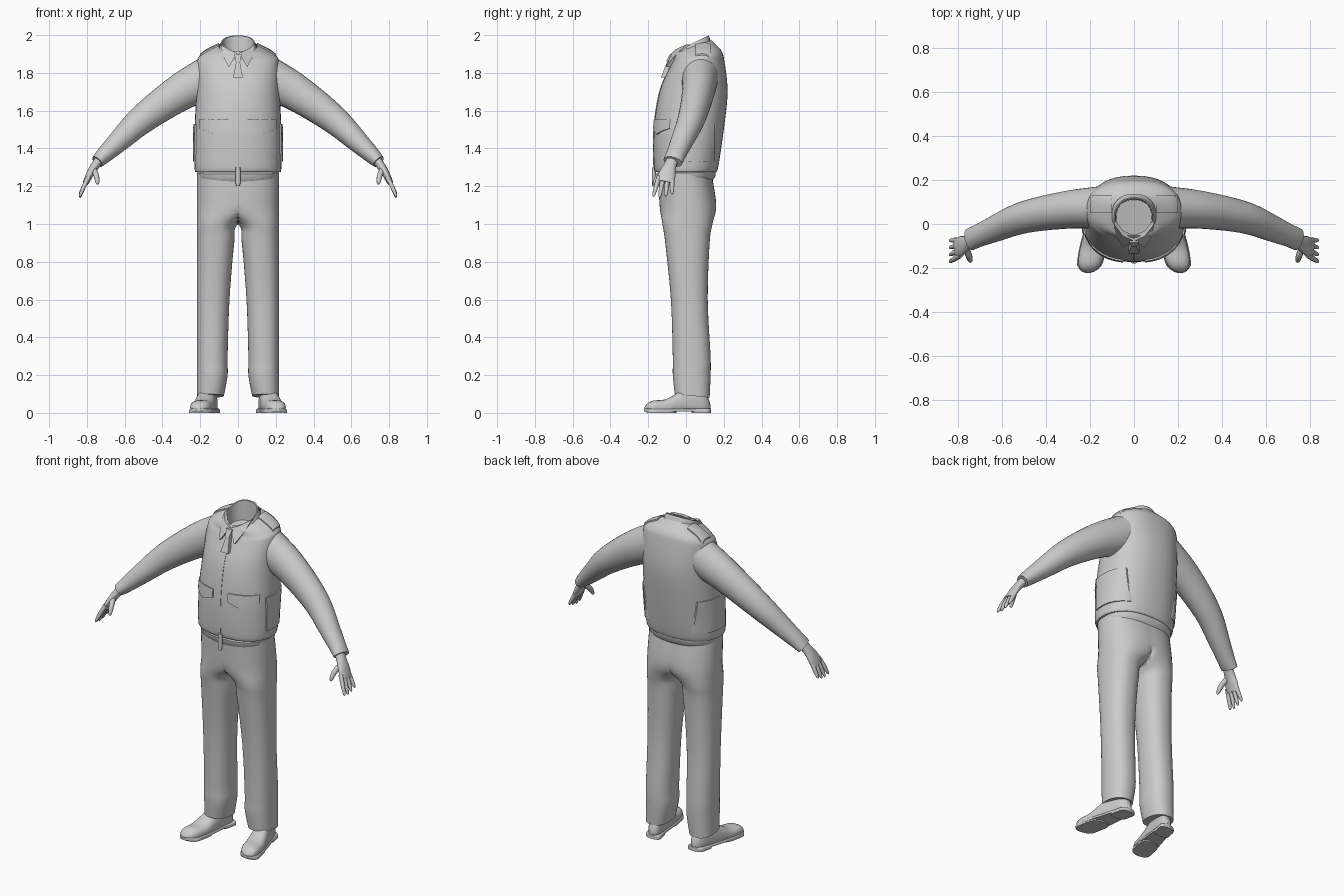
import bpy, bmesh, math
from mathutils import Vector
from mathutils.bvhtree import BVHTree

cube = bpy.data.objects.get("Cube")
if cube:
    bpy.data.objects.remove(cube)

grey = bpy.data.materials.new("plain_grey")
grey.use_nodes = True
colour = (0.6, 0.6, 0.6, 1)
grey.diffuse_color = colour
grey.node_tree.nodes["Principled BSDF"].inputs["Base Color"].default_value = colour


def finish(name, bm, mirror, angle=45):
    bmesh.ops.recalc_face_normals(bm, faces=bm.faces)
    mesh = bpy.data.meshes.new(name)
    bm.to_mesh(mesh)
    bm.free()
    mesh.materials.append(grey)
    part = bpy.data.objects.new(name, mesh)
    bpy.context.collection.objects.link(part)
    bpy.ops.object.select_all(action='DESELECT')
    part.select_set(True)
    bpy.context.view_layer.objects.active = part
    bpy.ops.object.shade_smooth_by_angle(angle=math.radians(angle))
    if mirror:
        part.modifiers.new("mirror", 'MIRROR')


def smooth(keys, steps=5):
    """Catmull-Rom interpolation of key tuples."""
    out = []
    for i in range(len(keys) - 1):
        before, start = keys[max(i - 1, 0)], keys[i]
        end, after = keys[i + 1], keys[min(i + 2, len(keys) - 1)]
        for step in range(steps):
            t = step / steps
            out.append([b + t / 2 * (c - a + t * (2 * a - 5 * b + 4 * c - d + t * (3 * (b - c) + d - a)))
                        for a, b, c, d in zip(before, start, end, after)])
    return out + [list(keys[-1])]


def ramp(start, end, t):
    """Eased change from start to end."""
    t = min(max(t, 0), 1)
    return start + (end - start) * t * t * (3 - 2 * t)


def loft(name, rings, mirror=False, caps=(True, True), on_centre=False, angle=45):
    bm = bmesh.new()
    rows = [[bm.verts.new(p) for p in ring] for ring in rings]
    for low, high in zip(rows, rows[1:]):
        for i in range(len(low)):
            bm.faces.new((low[i - 1], low[i], high[i], high[i - 1]))
    for wanted, row in zip(caps, (rows[0], rows[-1])):
        if wanted:
            bm.faces.new(row)
    if on_centre:
        inner = [f for f in bm.faces if all(v.co.x == 0 for v in f.verts)]
        bmesh.ops.delete(bm, geom=inner, context='FACES')
    finish(name, bm, mirror, angle)


def oval(power, count=40):
    """Unit superellipse points."""
    for i in range(count):
        c, s = math.cos(math.tau * i / count), math.sin(math.tau * i / count)
        yield math.copysign(abs(c) ** (2 / power), c), math.copysign(abs(s) ** (2 / power), s)


def level_ring(z, x, y, width, depth, tilt=0, power=2.3):
    return [Vector((x + width * u, y + depth * v, z + tilt * depth * v)) for u, v in oval(power)]


def tube(points, side_radius, other_radius, count=16):
    """Rings across a path; each radius is a function of progress along it."""
    path = [Vector(p) for p in points]
    last = len(path) - 1
    rings = []
    for i, p in enumerate(path):
        along = (path[min(i + 1, last)] - path[max(i - 1, 0)]).normalized()
        side = (Vector((0, 1, 0)) - along * along.y).normalized()
        other = along.cross(side)
        rings.append([p + side * side_radius(i / last) * u + other * other_radius(i / last) * v
                      for u, v in oval(2, count)])
    return rings


# Vest body: height, centre, half width, half depth and tilt of each ring
vest = [level_ring(z, 0, y, width, depth, tilt) for z, y, width, depth, tilt in smooth([
    (1.275, 0, 0.22, 0.155, 0), (1.3, 0, 0.23, 0.17, 0), (1.5, 0.015, 0.23, 0.185, 0),
    (1.7, 0.04, 0.22, 0.18, 0), (1.85, 0.06, 0.218, 0.143, 0.1), (1.893, 0.06, 0.198, 0.127, 0.2),
    (1.925, 0.045, 0.14, 0.11, 0.25), (1.94, 0.04, 0.1, 0.095, 0.35)])]
loft("vest", vest, caps=(True, False))
size = len(vest[0])
surface = BVHTree.FromPolygons(
    [p for ring in vest for p in ring],
    [(r * size + i, r * size + (i + 1) % size, (r + 1) * size + (i + 1) % size, (r + 1) * size + i)
     for r in range(len(vest) - 1) for i in range(size)])


def thicken(name, bm, move, mirror):
    """Extrude all faces along a vector."""
    moved = bmesh.ops.extrude_face_region(bm, geom=list(bm.faces))["geom"]
    bmesh.ops.translate(bm, verts=[g for g in moved if isinstance(g, bmesh.types.BMVert)], vec=move)
    finish(name, bm, mirror, 35)


def panel(name, shape, ray, lift=0.008, mirror=True, cells=10):
    """A thin panel cast onto the vest along a ray."""
    ray = Vector(ray)
    bm = bmesh.new()
    grid = {}
    for i in range(cells + 1):
        for j in range(cells + 1):
            start = Vector(shape(i / cells, j / cells)) - ray
            hit = surface.ray_cast(start, ray)[0] or surface.find_nearest(start)[0]
            grid[i, j] = bm.verts.new(hit + ray * lift)
    for i in range(cells):
        for j in range(cells):
            bm.faces.new((grid[i, j], grid[i + 1, j], grid[i + 1, j + 1], grid[i, j + 1]))
    thicken(name, bm, -2 * lift * ray, mirror)


# Pointed pocket flaps, side tabs, shoulder yokes and front placket
backward, inward, down = (0, 1, 0), (-1, 0, 0), (0, 0, -1)
panel("pocket_flap", lambda s, t: (0.05 + 0.155 * s, 0, 1.555 - t * (0.08 - 0.03 * abs(2 * s - 1))), backward)
panel("side_tab", lambda s, t: (0, 0.2 * s - 0.05, 1.53 - 0.2 * t), inward)
panel("shoulder_yoke", lambda s, t: (0.1 + 0.1 * s, 0.05 + 0.08 * t, 2), down)
panel("front_placket", lambda s, t: (0.008 * s - 0.004, 0, 1.78 - 0.48 * t), backward, 0.003, False)

# Hem band and zip pull
loft("waist_band", [level_ring(z, 0, 0, width, width - 0.06, 0.04)
                    for z, width in ((1.225, 0.2), (1.245, 0.215), (1.27, 0.218), (1.285, 0.2))])
loft("zip_pull", [level_ring(z, 0, -0.17, width, 0.01)
                  for z, width in ((1.2, 0.008), (1.22, 0.014), (1.3, 0.012))])

# Shirt collar: tilted stand that folds into an open neck
loft("shirt_collar", [level_ring(z, 0, 0.03, radius, radius, tilt) for z, radius, tilt in (
    (1.915, 0.106, 0.4), (1.955, 0.09, 0.48), (1.955, 0.084, 0.48), (1.86, 0.08, 0.2))],
    caps=(False, True), angle=60)


def slab(name, outline, mirror, depth=0.025):
    """A flat outline with thickness behind it."""
    bm = bmesh.new()
    bm.faces.new([bm.verts.new((x, y + depth, z)) for x, y, z in outline])
    thicken(name, bm, (0, -depth, 0), mirror)


def taper(top, bottom):
    """Symmetric quad from (half width, y, z) at its top and bottom."""
    return [(sign * w, y, z) for (w, y, z), signs in ((top, (-1, 1)), (bottom, (1, -1))) for sign in signs]


# Collar leaves and tie
slab("collar_leaf", [(0.005, -0.075, 1.905), (0.048, -0.108, 1.83), (0.08, -0.06, 1.89),
                     (0.092, 0, 1.95), (0.05, -0.055, 1.925)], True)
slab("tie_knot", taper((0.02, -0.085, 1.9), (0.012, -0.105, 1.86)), False)
slab("tie_blade", taper((0.01, -0.1, 1.86), (0.026, -0.133, 1.775)), False)

# Sleeves, tapering from shoulder to a slightly flared cuff
arm = smooth([(0.13, 0.075, 1.785), (0.3, 0.065, 1.7), (0.5, 0.03, 1.56),
              (0.64, -0.025, 1.43), (0.745, -0.07, 1.33)])
loft("sleeves", tube(arm, lambda t: 0.1 - 0.055 * t + ramp(0, 0.006, 8 * t - 7),
                     lambda t: 0.12 - 0.085 * t, 28), True)

# Hands: palm, four fingers and a thumb
palm = smooth([(0.73, -0.07, 1.345), (0.775, -0.095, 1.28), (0.805, -0.11, 1.22)])
loft("palms", tube(palm, lambda t: ramp(0.032, 0.046, 2 * t - 0.4), lambda t: 0.026 - 0.01 * t, 20), True)


def finger(name, radius, *points):
    rounded = lambda t: radius * math.sqrt(1.1 - t ** 3)
    loft(name, tube(smooth(points), rounded, rounded, 10), True)


for i, name in enumerate(("index", "middle", "ring", "little")):
    y, spread = -0.143 + 0.023 * i, 0.01 * (i - 3)
    tip = 1.14 + 0.006 * abs(i - 1) ** 1.6
    finger(name + "_finger", 0.012, (0.79, y, 1.25), (0.815, y + spread / 2, 1.2), (0.838, y + spread, tip))
finger("thumb", 0.015, (0.765, -0.105, 1.29), (0.75, -0.145, 1.255), (0.743, -0.172, 1.21))

# Trousers: one leg from waist to hem, held at the centre line and mirrored
outer = 0.218
leg = []
for z, inner, front, back in smooth([
        (1.27, -0.2, -0.145, 0.135), (1.1, -0.16, -0.14, 0.16), (1, 0, -0.125, 0.14),
        (0.9, 0.02, -0.11, 0.125), (0.6, 0.045, -0.08, 0.115), (0.3, 0.055, -0.07, 0.13),
        (0.2, 0.055, -0.07, 0.13), (0.09, 0.075, -0.06, 0.125)]):
    ring = level_ring(z, (outer + inner) / 2, (front + back) / 2, (outer - inner) / 2, (back - front) / 2,
                      ramp(-0.1, 0, 5 * z - 0.4))
    for p in ring:
        p.x = max(p.x, 0)
    leg.append(ring)
loft("trousers", leg, True, (False, True), True, 60)


def shoe_part(name, start, end, bottom, top, margin, power):
    """Rings along y; the foot is broad at the toe, narrow at the heel and turned outward."""
    rings = []
    for i in range(25):
        turn = -math.cos(math.pi * i / 24)
        y = (start + end) / 2 + (end - start) / 2 * turn
        width = (ramp(0.058, 0.044, 5 * y + 0.6) + margin) * max(1 - turn ** 6, 0.04) ** 0.5
        low, high = bottom, top(y, turn)
        rings.append([Vector((0.165 - 0.2 * y + width * u, y, max(low, low + (high - low) * (0.25 + 0.75 * v))))
                      for u, v in oval(power, 28)])
    loft(name, rings, True)


# Shoes: uppers, soles and heels
shoe_part("shoe_uppers", -0.22, 0.13, 0.018,
          lambda y, turn: 0.02 + ramp(0.048, 0.11, 7 * y + 0.9) * (1 - 0.8 * turn ** 8), 0, 2.4)
shoe_part("shoe_soles", -0.223, 0.133, 0.008, lambda y, turn: 0.024, 0.004, 5)
shoe_part("shoe_heels", 0.03, 0.133, 0, lambda y, turn: 0.024, 0.005, 5)
shoe_part("shoe_treads", -0.21, -0.05, 0, lambda y, turn: 0.02, 0.002, 5)
